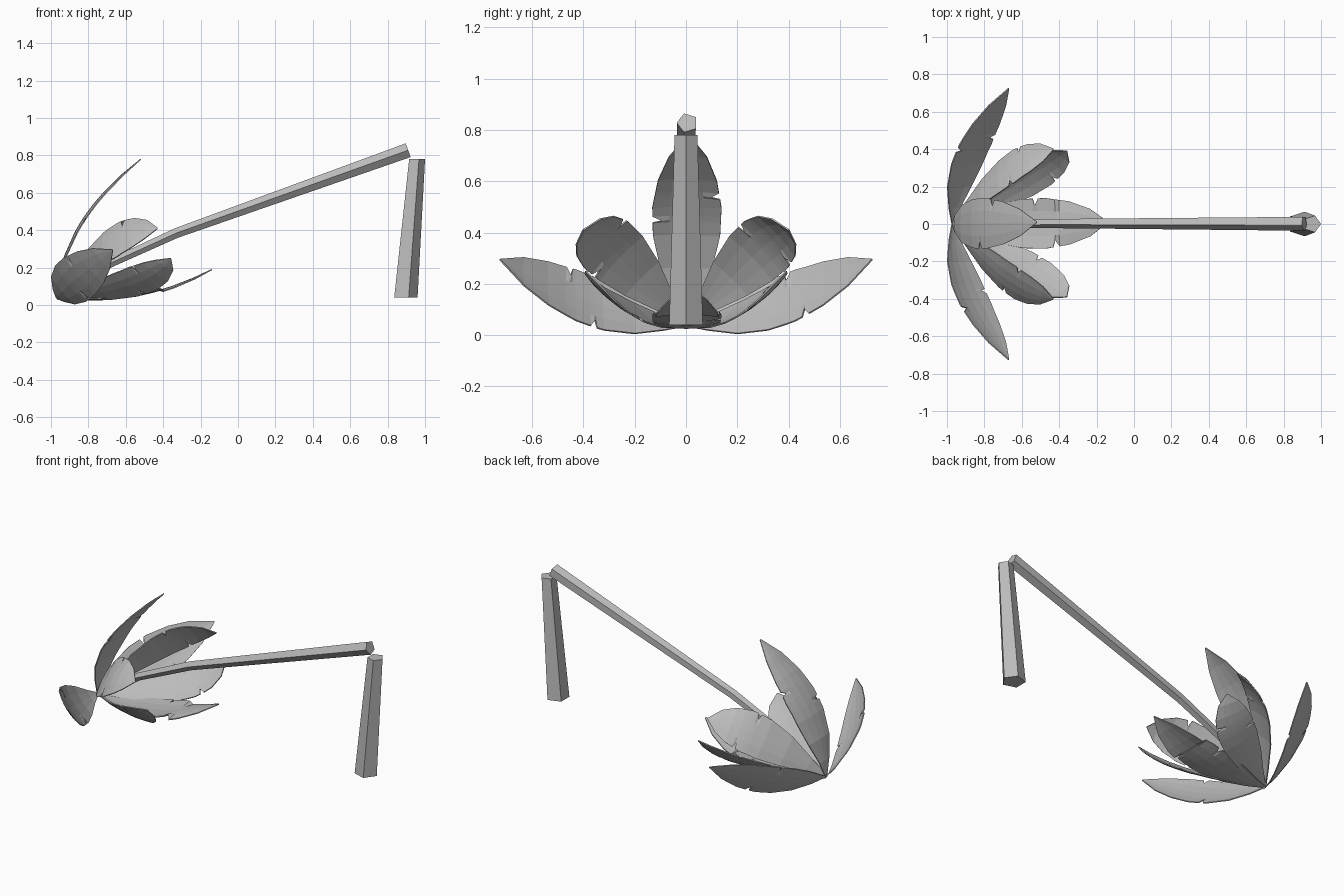
import bpy, bmesh, math
from mathutils import Vector

cube = bpy.data.objects.get("Cube")
if cube:
    bpy.data.objects.remove(cube, do_unlink=True)

# One neutral grey for everything
grey = bpy.data.materials.new("plain_grey")
grey.use_nodes = True
colour = (0.5, 0.5, 0.5, 1)
grey.diffuse_color = colour
grey.node_tree.nodes["Principled BSDF"].inputs["Base Color"].default_value = colour

CROWN = Vector((-0.97, 0, 0.04))


def finish(name, bm):
    bmesh.ops.recalc_face_normals(bm, faces=bm.faces)
    mesh = bpy.data.meshes.new(name)
    bm.to_mesh(mesh)
    bm.free()
    mesh.materials.append(grey)
    obj = bpy.data.objects.new(name, mesh)
    bpy.context.collection.objects.link(obj)
    return obj


def tube(name, path, axis_a, axis_b, sides=5):
    """Skin polygon rings (centre, radius) set in the plane of two axes."""
    bm = bmesh.new()
    rings = []
    for centre, radius in path:
        ring = []
        for i in range(sides):
            a = math.tau * i / sides
            offset = axis_a * math.cos(a) + axis_b * math.sin(a)
            ring.append(bm.verts.new(Vector(centre) + offset * radius))
        rings.append(ring)
    for low, high in zip(rings, rings[1:]):
        for i in range(sides):
            j = (i + 1) % sides
            bm.faces.new((low[i], low[j], high[j], high[i]))
    bm.faces.new(rings[0])
    bm.faces.new(rings[-1])
    return finish(name, bm)


# Half-width of a frond along its length
PROFILE = [(0, 0.05), (0.12, 0.35), (0.28, 0.75), (0.45, 0.97),
           (0.6, 1), (0.75, 0.85), (0.88, 0.55), (1, 0.02)]


def width_at(t):
    for (t0, w0), (t1, w1) in zip(PROFILE, PROFILE[1:]):
        if t <= t1:
            return w0 + (w1 - w0) * (t - t0) / (t1 - t0)
    return 0


def frond(name, control, tip, across, width, notches):
    """Curved leaf blade with one torn notch in each edge."""
    control, tip, across = Vector(control), Vector(tip), Vector(across)
    rows = {t for t, _ in PROFILE}
    for n in notches:
        rows |= {n - 0.012, n, n + 0.022}
    bm = bmesh.new()
    previous = None
    for t in sorted(rows):
        centre = CROWN * (1 - t) ** 2 + control * (2 * t * (1 - t)) + tip * t * t
        tangent = ((control - CROWN) * (1 - t) + (tip - control) * t).normalized()
        side = (across - tangent * across.dot(tangent)).normalized()
        normal = tangent.cross(side)
        if normal.dot(Vector((1, 0, 0.3))) < 0:
            normal.negate()
        half = width_at(t) * width / 2
        row = []
        for k in (-1, -0.5, 0, 0.5, 1):
            reach = k
            if abs(k) == 1 and t == notches[0 if k > 0 else 1]:
                reach = k * 0.72
            row.append(bm.verts.new(centre + side * reach * half
                                    + normal * 0.012 * k * k * width_at(t)))
        if previous:
            for i in range(4):
                bm.faces.new((previous[i], previous[i + 1], row[i + 1], row[i]))
        previous = row
    obj = finish(name, bm)
    solid = obj.modifiers.new("thickness", "SOLIDIFY")
    solid.thickness = 0.006
    solid.offset = 0
    return obj


# Standing stump
X, Y, Z = Vector((1, 0, 0)), Vector((0, 1, 0)), Vector((0, 0, 1))
tube("stump", [((0.891, 0, 0.04), 0.069), ((0.953, 0, 0.78), 0.047)], X, Y)

# Snapped trunk, leaning down to the crown
slant = Vector((-0.34, 0, 0.94))
tube("fallen_trunk", [((0.91, 0.005, 0.828), 0.041), ((-0.33, 0.005, 0.385), 0.028),
                      ((-0.68, 0.003, 0.225), 0.024), (CROWN, 0.016)], -Y, slant)

# Fronds above and below the trunk
frond("top_frond", (-0.95, 0, 0.45), (-0.52, 0.01, 0.78), Y, 0.27, (0.66, 0.53))
frond("bottom_frond", (-0.55, 0, -0.02), (-0.14, 0.01, 0.19), Y, 0.27, (0.53, 0.66))

# Mirrored fronds on both flanks
for s, label in ((1, "left"), (-1, "right")):
    cuts = (0.55, 0.65) if s > 0 else (0.63, 0.5)
    frond(label + "_side_frond", (-0.955, s * 0.36, 0.075), (-0.67, s * 0.725, 0.295),
          (-0.17, 0, 0.2), 0.26, cuts)
    frond(label + "_upper_frond", (-0.7, s * 0.36, 0.425), (-0.43, s * 0.4, 0.41),
          (0, -s, 1), 0.25, cuts)
    frond(label + "_lower_frond", (-0.475, s * 0.305, 0.075), (-0.36, s * 0.39, 0.25),
          (-0.12, s * 0.11, 0.1), 0.23, cuts)
